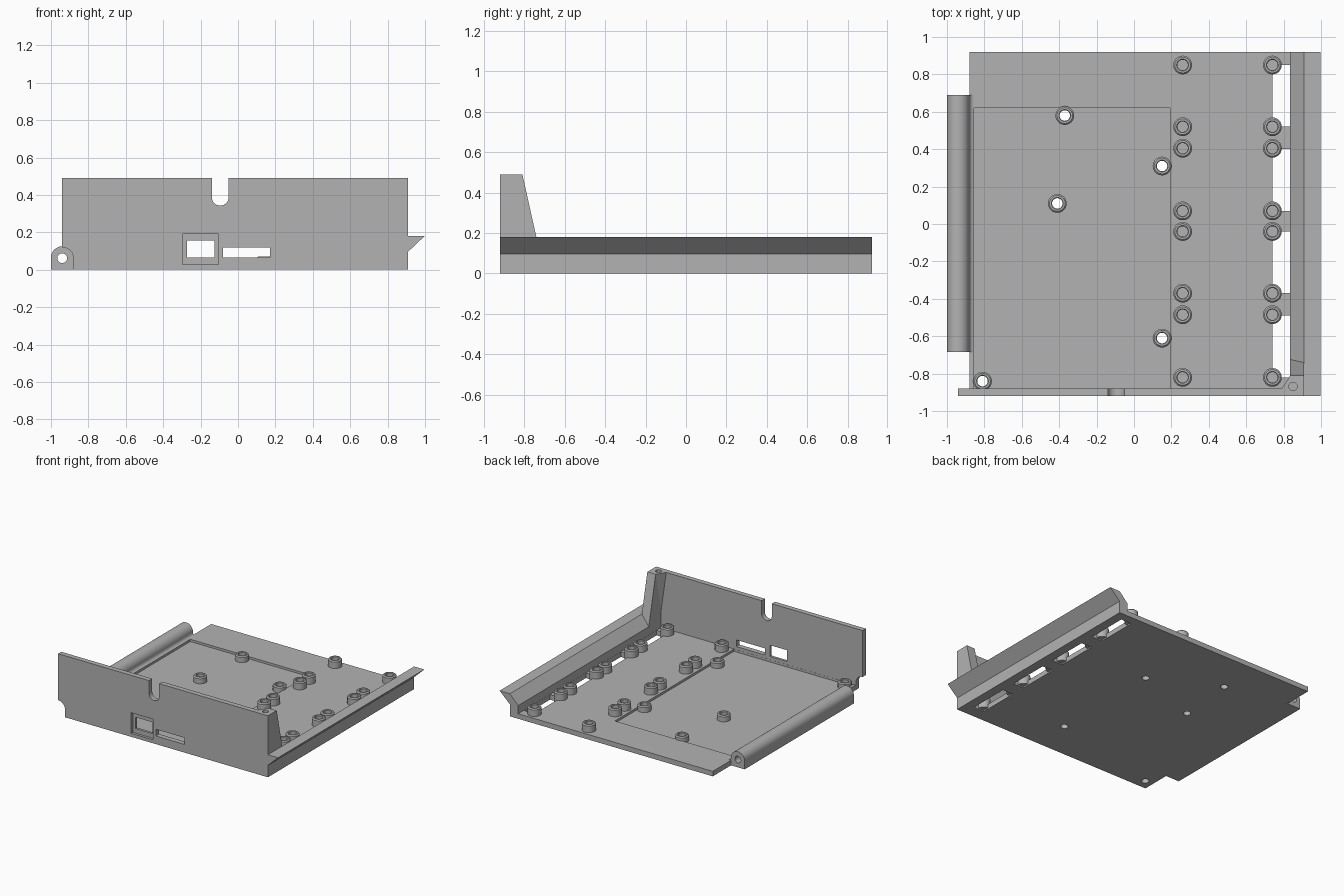
import bpy, bmesh
from math import sin, cos, pi, radians
from mathutils import Matrix

cube = bpy.data.objects.get("Cube")
if cube:
    bpy.data.objects.remove(cube, do_unlink=True)

grey = bpy.data.materials.new("light_grey")
grey.use_nodes = True
colour = (0.45, 0.45, 0.45, 1)
grey.diffuse_color = colour
grey.node_tree.nodes["Principled BSDF"].inputs["Base Color"].default_value = colour


def make(name, bm):
    bmesh.ops.recalc_face_normals(bm, faces=bm.faces)
    mesh = bpy.data.meshes.new(name)
    bm.to_mesh(mesh)
    bm.free()
    mesh.materials.append(grey)
    obj = bpy.data.objects.new(name, mesh)
    bpy.context.collection.objects.link(obj)
    return obj


def prism(name, outline, axis, start, end):
    """Extrude a 2D outline along the x, y or z axis."""
    place = {"x": lambda a, b, t: (t, a, b),
             "y": lambda a, b, t: (a, t, b),
             "z": lambda a, b, t: (a, b, t)}[axis]
    bm = bmesh.new()
    low = [bm.verts.new(place(a, b, start)) for a, b in outline]
    high = [bm.verts.new(place(a, b, end)) for a, b in outline]
    bm.faces.new(low)
    bm.faces.new(high)
    n = len(outline)
    for i in range(n):
        j = (i + 1) % n
        bm.faces.new((low[i], low[j], high[j], high[i]))
    return make(name, bm)


def rect(a0, a1, b0, b1):
    return [(a0, b0), (a1, b0), (a1, b1), (a0, b1)]


def arc(cx, cy, r, start, end, steps=16):
    angles = [radians(start + (end - start) * i / steps) for i in range(steps + 1)]
    return [(cx + r * cos(t), cy + r * sin(t)) for t in angles]


def circle(cx, cy, r):
    return arc(cx, cy, r, 0, 360, 32)[:-1]


def cut(target, outline, axis, start, end):
    """Subtract a prism from the target and discard the cutter."""
    cutter = prism("cutter", outline, axis, start, end)
    cutter.hide_render = True
    mod = target.modifiers.new("cut", "BOOLEAN")
    mod.operation, mod.solver, mod.object = "DIFFERENCE", "EXACT", cutter
    bpy.context.view_layer.objects.active = target
    bpy.ops.object.modifier_apply(modifier=mod.name)
    bpy.data.objects.remove(cutter, do_unlink=True)


def smooth(obj):
    bpy.ops.object.select_all(action="DESELECT")
    obj.select_set(True)
    bpy.context.view_layer.objects.active = obj
    bpy.ops.object.shade_smooth_by_angle(angle=radians(30))


def standoff(name, x, y, profile):
    """Revolve a closed (radius, height) profile into a round spacer."""
    bm = bmesh.new()
    verts = [bm.verts.new((r, 0, z)) for r, z in profile]
    edges = [bm.edges.new((verts[i - 1], verts[i])) for i in range(len(verts))]
    bmesh.ops.spin(bm, geom=verts + edges, axis=(0, 0, 1), cent=(0, 0, 0),
                   angle=2 * pi, steps=32, use_merge=True)
    bmesh.ops.remove_doubles(bm, verts=bm.verts, dist=0.0001)
    bmesh.ops.transform(bm, matrix=Matrix.Translation((x, y, 0)), verts=bm.verts)
    smooth(make(name, bm))


FLOOR, RECESS, HOLE, RADIUS = 0.04, 0.022, 0.028, 0.05

# Floor plate with shallow board recess, side slots and screw holes
plate = prism("floor_plate", rect(-0.88, 0.835, -0.88, 0.92), "z", 0, FLOOR)
cut(plate, rect(-0.855, 0.193, -0.879, 0.62), "z", RECESS, 0.1)
for y in (0.52, 0.07, -0.37, -0.82):
    cut(plate, rect(0.74, 0.834, y, y + 0.33), "z", -0.1, 0.1)
board_mounts = [(-0.37, 0.58), (0.15, 0.31), (-0.41, 0.11), (0.15, -0.61), (-0.81, -0.84)]
for x, y in board_mounts:
    cut(plate, circle(x, y, HOLE), "z", -0.1, 0.1)

# Hollow spacers around the screw holes
for x, y in board_mounts:
    standoff("board_standoff", x, y, [
        (HOLE, 0.01), (RADIUS, 0.01), (RADIUS, 0.062), (RADIUS - 0.008, 0.07),
        (HOLE + 0.004, 0.07), (HOLE, 0.066)])

# Blind spacers in two rows
for x in (0.26, 0.74):
    for y in (0.85, 0.52, 0.405, 0.07, -0.04, -0.37, -0.485, -0.82):
        standoff("row_standoff", x, y, [
            (0, 0.01), (RADIUS, 0.01), (RADIUS, 0.092), (RADIUS - 0.008, 0.10),
            (HOLE + 0.004, 0.10), (HOLE, 0.096), (HOLE, FLOOR), (0, FLOOR)])

# Front panel, with hinge clearance, cable notch and connector windows
panel = prism("front_panel",
              [(-0.88, 0), (0.908, 0), (0.908, 0.095), (0.998, 0.18), (0.908, 0.18),
               (0.908, 0.49), (-0.05, 0.49)]
              + arc(-0.095, 0.388, 0.045, 0, -180)
              + [(-0.14, 0.49), (-0.94, 0.49)]
              + arc(-0.94, 0.06, 0.06, 90, 0), "y", -0.92, -0.88)
cut(panel, rect(-0.297, -0.103, 0.028, 0.192), "y", -1, -0.9)
cut(panel, rect(-0.272, -0.125, 0.065, 0.155), "y", -1, -0.8)
cut(panel, rect(-0.08, 0.172, 0.065, 0.118), "y", -1, -0.8)

# Side rail with an outward lip
prism("side_rail", [(0.835, 0), (0.908, 0), (0.908, 0.095), (0.998, 0.18),
                    (0.908, 0.18), (0.835, 0.105)], "y", -0.88, 0.92)

# Corner post and its tapered gusset, sharing a screw hole
post = prism("corner_post", [(-0.88, 0.1), (-0.723, 0.1), (-0.81, 0.49), (-0.88, 0.49)],
             "x", 0.835, 0.908)
bm = bmesh.new()
tips = [bm.verts.new(p) for p in ((0.79, -0.88, 0.49), (0.835, -0.88, 0.49),
                                  (0.835, -0.81, 0.49), (0.835, -0.88, 0.18))]
for skip in range(4):
    bm.faces.new([v for i, v in enumerate(tips) if i != skip])
gusset = make("post_gusset", bm)
for part in (panel, post, gusset):
    cut(part, circle(0.85, -0.868, 0.022), "z", 0.38, 0.6)
smooth(panel)

# Hinge barrel with a fillet onto the floor
hinge = prism("hinge_barrel",
              [(-1, 0), (-0.88, 0), (-0.88, 0.03), (-0.855, 0.03)]
              + arc(-0.855, 0.065, 0.025, 270, 180, 6)
              + arc(-0.94, 0.065, 0.06, 0, 180, 24)[1:], "y", -0.685, 0.69)
cut(hinge, circle(-0.94, 0.062, 0.026), "y", -1, 1)
smooth(hinge)
